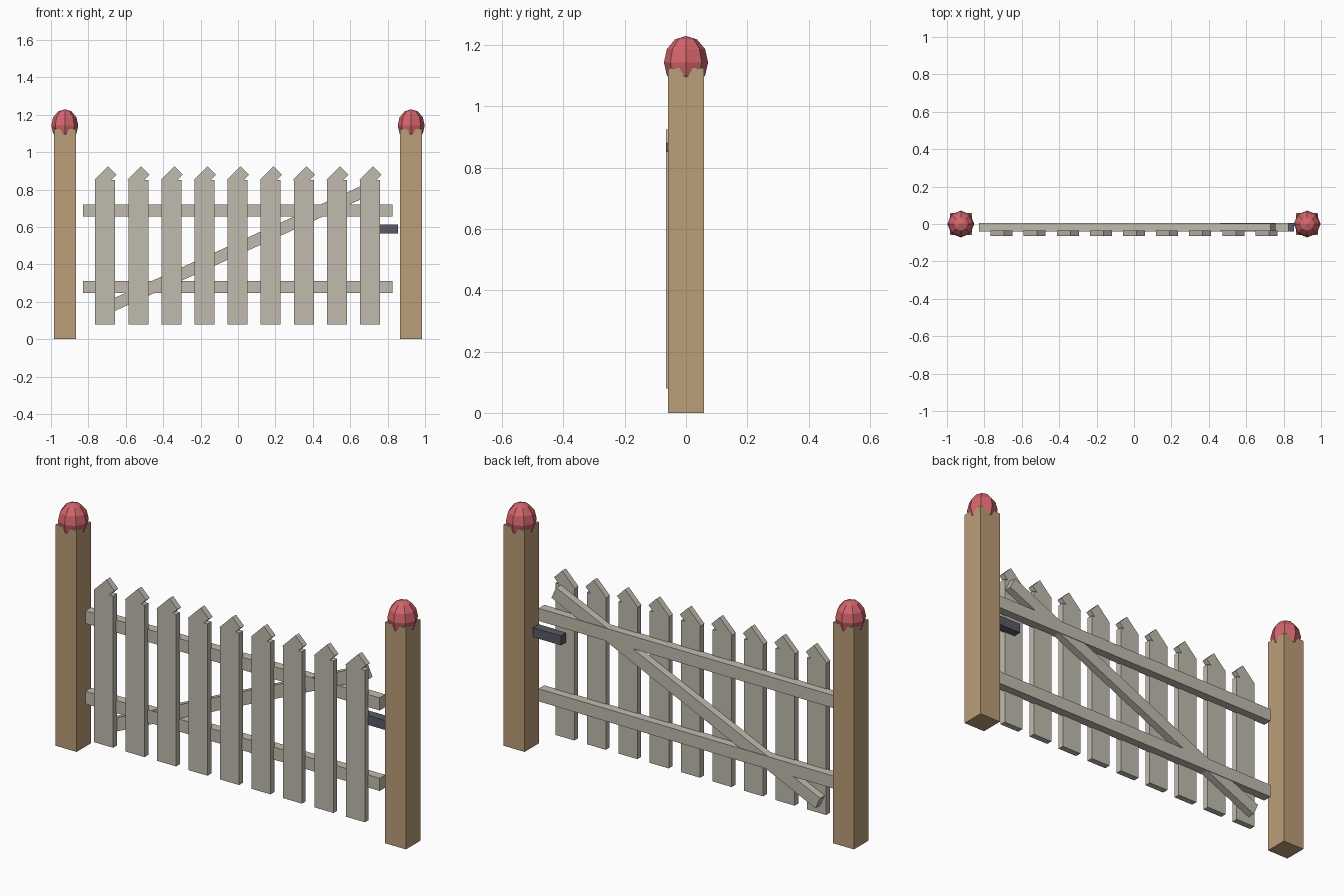
import bpy
import math

cube = bpy.data.objects.get("Cube")
if cube:
    bpy.data.objects.remove(cube, do_unlink=True)


def material(name, rgb):
    mat = bpy.data.materials.new(name)
    mat.use_nodes = True
    mat.diffuse_color = (*rgb, 1)
    mat.node_tree.nodes["Principled BSDF"].inputs["Base Color"].default_value = (*rgb, 1)
    return mat


PALE = material("weathered_wood", (0.53, 0.50, 0.43))
TAN = material("post_wood", (0.50, 0.34, 0.19))
RED = material("red_paint", (0.65, 0.13, 0.15))
IRON = material("dark_iron", (0.10, 0.105, 0.13))


def box(name, center, size, mat, tilt=0):
    """Box turned by tilt degrees, rising towards +x."""
    bpy.ops.mesh.primitive_cube_add(size=1, location=center)
    obj = bpy.context.object
    obj.name = name
    obj.scale = size
    obj.rotation_euler.y = -math.radians(tilt)
    obj.data.materials.append(mat)
    return obj


# Posts with faceted caps
for side, sx in (("right", -1), ("left", 1)):
    x = sx * 0.926
    box(side + "_post", (x, 0, 0.562), (0.118, 0.116, 1.124), TAN)
    bpy.ops.mesh.primitive_uv_sphere_add(segments=8, ring_count=6, radius=0.072,
                                         location=(x, 0, 1.143))
    cap = bpy.context.object
    cap.name = side + "_post_cap"
    cap.scale.z = 1.2
    cap.data.materials.append(RED)

# Pickets with a slanted head block
for i in range(9):
    x = (i - 4) * 0.177 - 0.002
    box(f"picket_{i + 1}", (x, -0.05, 0.466), (0.107, 0.03, 0.772), PALE)
    box(f"picket_head_{i + 1}", (x + 0.002, -0.05, 0.866), (0.102, 0.03, 0.064), PALE, 45)

# Rails and diagonal brace
for name, z in (("lower_rail", 0.28), ("upper_rail", 0.689)):
    box(name, (-0.002, -0.018, z), (1.655, 0.046, 0.064), PALE)
box("diagonal_brace", (0, -0.017, 0.485), (1.63, 0.038, 0.064), PALE, 24.4)

# Latch
box("latch", (0.778, -0.018, 0.59), (0.156, 0.046, 0.048), IRON)
